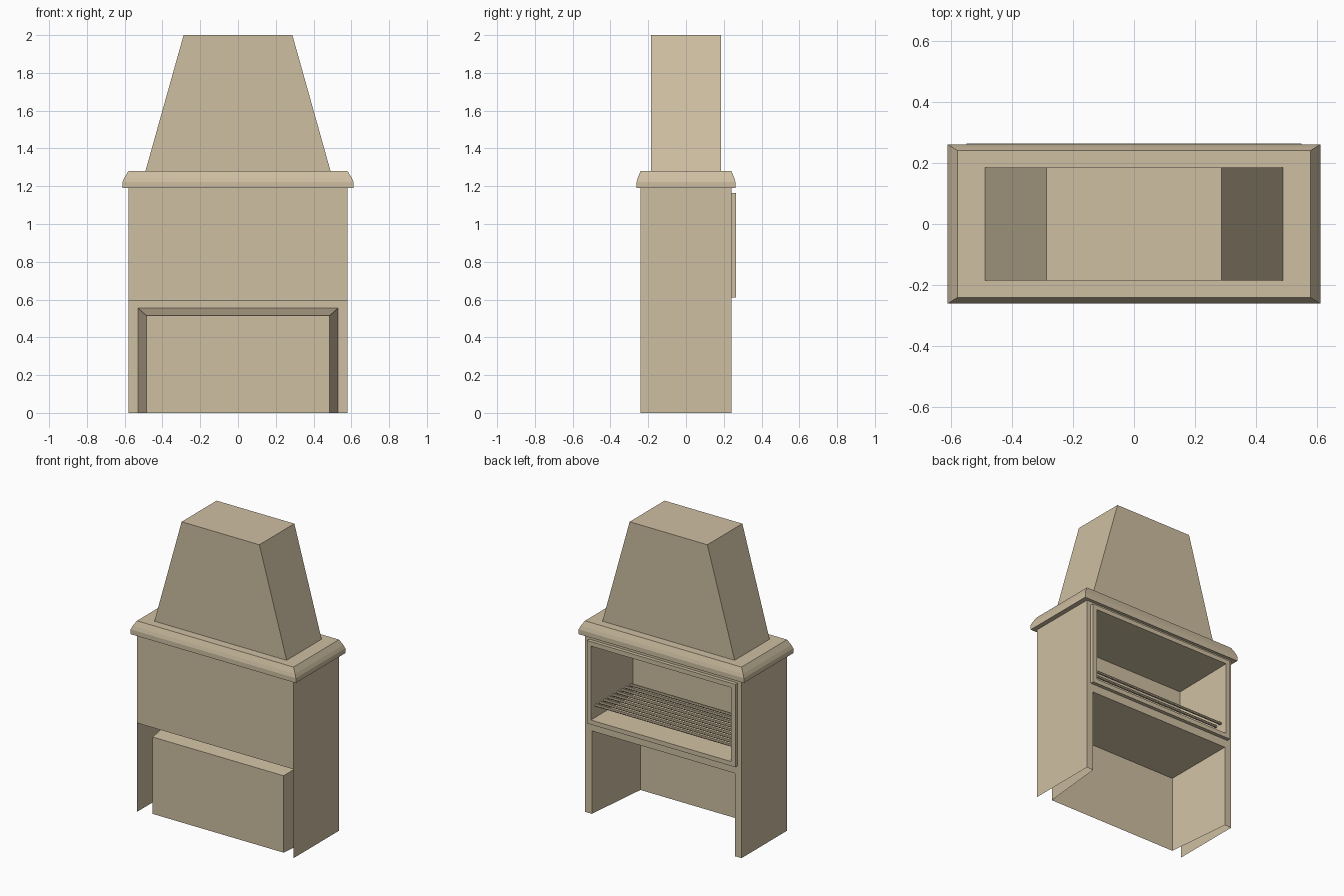
import bpy, bmesh, math
from mathutils import Matrix

if "Cube" in bpy.data.objects:
    bpy.data.objects.remove(bpy.data.objects["Cube"])

stone = bpy.data.materials.new("sandstone")
stone.diffuse_color = (0.62, 0.52, 0.36, 1)
stone.use_nodes = True
stone.node_tree.nodes["Principled BSDF"].inputs["Base Color"].default_value = stone.diffuse_color


def finish(name, bm):
    me = bpy.data.meshes.new(name)
    bm.to_mesh(me)
    bm.free()
    me.materials.append(stone)
    ob = bpy.data.objects.new(name, me)
    bpy.context.collection.objects.link(ob)
    return ob


def loft(name, loops, closed=True, cap_start=False, cap_end=True):
    """Bridge successive point loops with flat quads."""
    bm = bmesh.new()
    rings = [[bm.verts.new(p) for p in loop] for loop in loops]
    n = len(rings[0])
    for a, b in zip(rings, rings[1:]):
        for i in range(n if closed else n - 1):
            j = (i + 1) % n
            bm.faces.new((b[i], b[j], a[j], a[i]))
    if cap_start:
        bm.faces.new(rings[0])
    if cap_end:
        bm.faces.new(rings[-1][::-1])
    return finish(name, bm)


def upright(x, z0, z1, y):
    return [(-x, y, z0), (x, y, z0), (x, y, z1), (-x, y, z1)]


def arch(x, z, y):
    return [(x, y, 0), (x, y, z), (-x, y, z), (-x, y, 0)]


def flat(x, y, z):
    return [(-x, y, z), (-x, -y, z), (x, -y, z), (x, y, z)][::-1]


# Outer skin: two full-height sides and the upper front wall
W, D, H = 0.58, 0.24, 1.19
bm = bmesh.new()
for quad in ([(W, -D, 0), (W, D, 0), (W, D, H), (W, -D, H)],
             [(-W, D, 0), (-W, -D, 0), (-W, -D, H), (-W, D, H)],
             [(-W, -D, 0.595), (W, -D, 0.595), (W, -D, H), (-W, -D, H)]):
    bm.faces.new([bm.verts.new(p) for p in quad])
bmesh.ops.remove_doubles(bm, verts=bm.verts, dist=1e-4)
finish("body_walls", bm)

# Lower wood store: flat surround and tapered recess, open at the floor
loft("lower_recess", [arch(W, 0.595, D), arch(0.53, 0.555, D),
                      arch(0.485, 0.515, -0.21)], closed=False)

# Upper firebox: wall surround, raised frame and recess
loft("firebox", [upright(W, 0.595, H, D), upright(0.55, 0.61, 1.165, D),
                 upright(0.55, 0.61, 1.165, 0.264),
                 upright(0.52, 0.64, 1.135, 0.264),
                 upright(0.51, 0.65, 1.12, -0.165)])

# Grill bars
bm = bmesh.new()
count = 9
for i in range(count):
    y = -0.14 + 0.36 * i / (count - 1)
    m = Matrix.Translation((0, y, 0.725)) @ Matrix.Rotation(math.pi / 2, 4, 'Y')
    bmesh.ops.create_cone(bm, cap_ends=True, segments=8, radius1=0.009,
                          radius2=0.009, depth=1.03, matrix=m)
finish("grill_bars", bm)

# Mantel slab with softened upper edge
mantel = [(0.612, 0.262, 1.19), (0.612, 0.262, 1.222),
          (0.602, 0.255, 1.245), (0.58, 0.241, 1.28)]
hood = [(0.49, 0.185, 1.28), (0.288, 0.185, 2.0)]
for name, rows in (("mantel", mantel), ("chimney_hood", hood)):
    ob = loft(name, [flat(*r) for r in rows], cap_start=(name == "mantel"))
    bm = bmesh.new()
    bm.from_mesh(ob.data)
    bmesh.ops.recalc_face_normals(bm, faces=bm.faces)
    bm.to_mesh(ob.data)
    bm.free()
